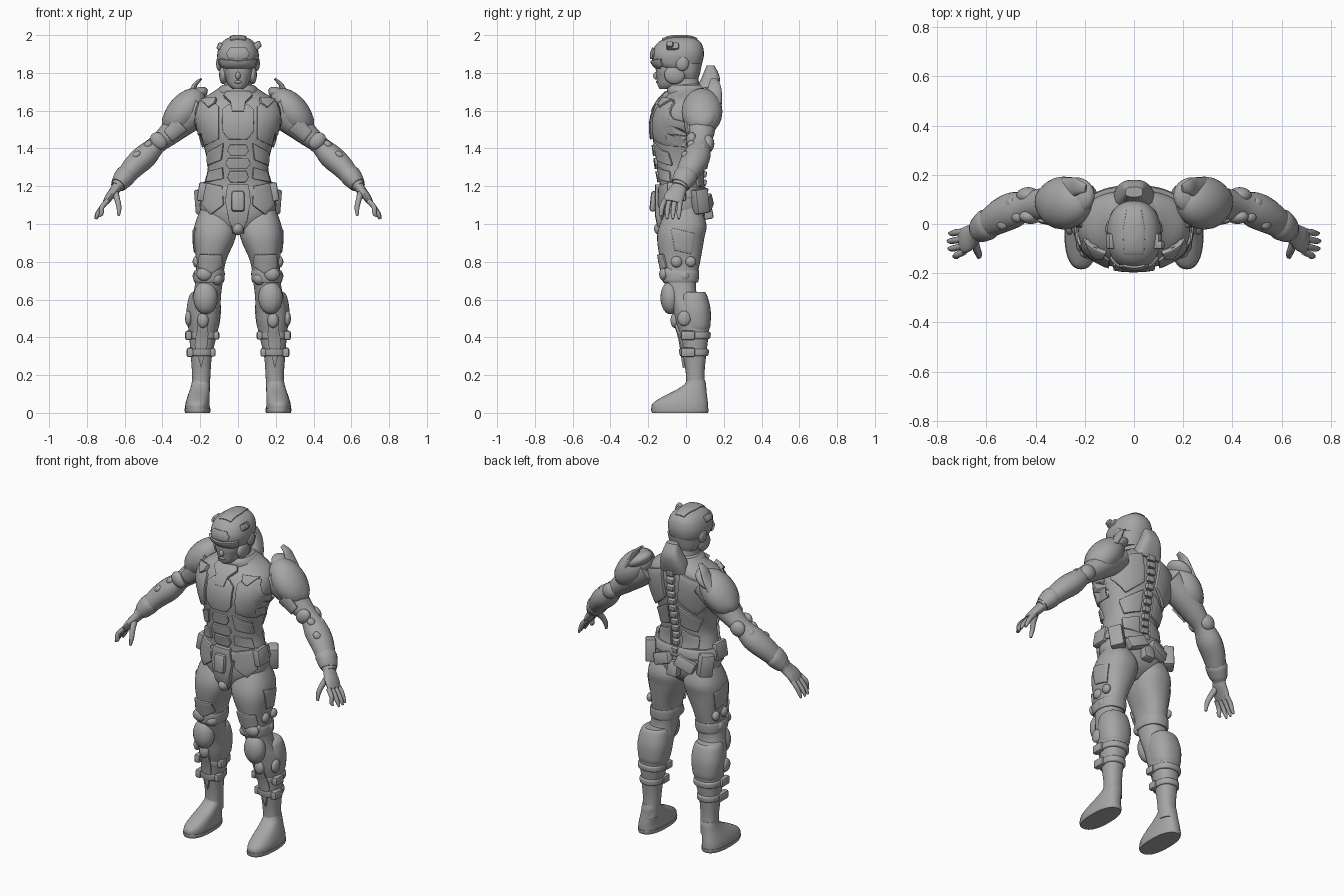
import bpy, bmesh, math
from mathutils import Vector, Matrix, Euler
from mathutils.bvhtree import BVHTree

GREY = bpy.data.materials.new("armour grey")
GREY.diffuse_color = (0.38, 0.38, 0.38, 1)


def add(name, bm, mirror=False, solid=0, bevel=0):
    bmesh.ops.recalc_face_normals(bm, faces=bm.faces)
    tree = BVHTree.FromBMesh(bm)
    me = bpy.data.meshes.new(name)
    bm.to_mesh(me)
    bm.free()
    me.materials.append(GREY)
    ob = bpy.data.objects.new(name, me)
    bpy.context.collection.objects.link(ob)
    if solid:
        m = ob.modifiers.new("solid", 'SOLIDIFY')
        m.thickness, m.offset = solid, 0
    if bevel:
        m = ob.modifiers.new("bevel", 'BEVEL')
        m.width, m.segments, m.limit_method = bevel, 2, 'ANGLE'
        m.angle_limit = math.radians(45)
    if mirror:
        ob.modifiers.new("mirror", 'MIRROR').use_mirror_merge = False
    return tree


def spline(rows, steps):
    """Smooth curve through rows of numbers."""
    out = []
    for i in range(len(rows) - 1):
        a, b, c, d = (rows[max(i - 1, 0)], rows[i], rows[i + 1], rows[min(i + 2, len(rows) - 1)])
        for s in range(steps):
            t = s / steps
            out.append([q + 0.5 * t * (r - p + t * (2*p - 5*q + 4*r - w + t * (3*(q - r) + w - p)))
                        for p, q, r, w in zip(a, b, c, d)])
    return out + [list(rows[-1])]


def skin(name, rings, mirror):
    bm = bmesh.new()
    vs = [[bm.verts.new(p) for p in ring] for ring in rings]
    n = len(vs[0])
    for r0, r1 in zip(vs, vs[1:]):
        for k in range(n):
            bm.faces.new((r0[k], r0[(k + 1) % n], r1[(k + 1) % n], r1[k]))
    bm.faces.new(vs[0][::-1])
    bm.faces.new(vs[-1])
    return add(name, bm, mirror)


def oval(k, n, e):
    a = 2 * math.pi * k / n
    f = lambda v: math.copysign(abs(v) ** (2 / e), v)
    return f(math.cos(a)), f(math.sin(a))


def loft(name, rows, mirror=False, e=2.3, steps=4, n=36):
    """Stacked level rings; row = z, x0, x1, y0, y1."""
    rings = []
    for z, x0, x1, y0, y1 in spline(rows, steps):
        rings.append([((x0 + x1)/2 + (x1 - x0)/2 * u, (y0 + y1)/2 + (y1 - y0)/2 * v, z)
                      for u, v in (oval(k, n, e) for k in range(n))])
    return skin(name, rings, mirror)


def tube(name, rows, mirror=True, steps=4, n=20):
    """Rings square to a path; row = x, y, z, half width, half depth."""
    pts = spline(rows, steps)
    rings = []
    for i, p in enumerate(pts):
        t = (Vector(pts[min(i + 1, len(pts) - 1)][:3]) - Vector(pts[max(i - 1, 0)][:3])).normalized()
        u = Vector((0, 1, 0))
        u = (u - t * u.dot(t)).normalized()
        v = t.cross(u)
        rings.append([Vector(p[:3]) + u * p[3] * c + v * p[4] * s for c, s in (oval(k, n, 2) for k in range(n))])
    return skin(name, rings, mirror)


def place(c, s, rot):
    return (Matrix.Translation(c) @ Euler([math.radians(a) for a in rot]).to_matrix().to_4x4()
            @ Matrix.Diagonal((*s, 1)))


def ball(name, c, r, rot=(0, 0, 0), mirror=True):
    bm = bmesh.new()
    bmesh.ops.create_uvsphere(bm, u_segments=24, v_segments=14, radius=1, matrix=place(c, r, rot))
    add(name, bm, mirror)


def box(name, c, s, rot=(0, 0, 0), mirror=True, bevel=0.01):
    bm = bmesh.new()
    bmesh.ops.create_cube(bm, size=1, matrix=place(c, s, rot))
    add(name, bm, mirror, bevel=bevel)


def plate(name, outline, tree, side=-1, mirror=True, thick=0.024, axis=1):
    """Panel laid on a body surface, outlined as seen along an axis."""
    bm = bmesh.new()
    verts = []
    for a, b in outline:
        verts.append(bm.verts.new((a, side, b) if axis == 1 else ((side, a, b) if axis == 0 else (a, b, 3))))
    bm.faces.new(verts)
    bmesh.ops.triangulate(bm, faces=bm.faces[:])
    bmesh.ops.subdivide_edges(bm, edges=bm.edges[:], cuts=5, use_grid_fill=True)
    ray = Vector((0, 0, -1)) if axis == 2 else Vector([-side if i == axis else 0 for i in range(3)])
    for v in bm.verts:
        hit = tree.ray_cast(v.co, ray)[0]
        if hit is None:
            flat = v.co.copy()
            flat[axis] = 0
            hit = tree.find_nearest(flat)[0]
        v.co = hit
    add(name, bm, mirror, solid=thick, bevel=0.004)


def sym(half):
    return half + [(-a, b) for a, b in half[::-1] if a > 0]


# torso
torso = loft("torso", [(z, -w, w, f, b) for z, w, f, b in (
    (.95, .04, -.11, .02), (1.0, .13, -.13, .08), (1.06, .195, -.14, .10), (1.14, .20, -.14, .10),
    (1.22, .178, -.14, .085), (1.3, .16, -.155, .09), (1.4, .178, -.168, .11), (1.5, .212, -.182, .13),
    (1.58, .228, -.172, .14), (1.65, .205, -.135, .14), (1.7, .13, -.085, .125), (1.74, .07, -.07, .08))])
plate("pectoral_plate", [(.10, 1.45), (.205, 1.40), (.225, 1.54), (.2, 1.64), (.15, 1.66), (.1, 1.62)], torso)
plate("sternum_plate", sym([(.05, 1.45), (.08, 1.49), (.085, 1.6), (.05, 1.63)]), torso, mirror=False, thick=.03)
plate("collar_plate", sym([(.03, 1.59), (.04, 1.64), (.075, 1.67), (.06, 1.69)]), torso, mirror=False, thick=.04)
plate("chest_badge_panel", [(.12, 1.63), (.15, 1.61), (.19, 1.65), (.11, 1.66)], torso, thick=.045)
for i, (z, w) in enumerate(((1.39, .055), (1.32, .065), (1.25, .055))):
    plate("abdomen_plate_%d" % i, sym([(w * .7, z - .028), (w, z), (w * .8, z + .03)]), torso, mirror=False)
plate("rib_plate", [(.075, 1.43), (.16, 1.38), (.155, 1.31), (.085, 1.34)], torso)
plate("flank_plate", [(.08, 1.3), (.15, 1.28), (.165, 1.22), (.075, 1.24)], torso)
plate("groin_plate", sym([(.025, .96), (.05, 1.02), (.065, 1.12), (.05, 1.21)]), torso, mirror=False, thick=.05)
ball("groin_cap", (0, -.13, .975), (.032, .04, .035), mirror=False)
box("buckle", (0, -.172, 1.12), (.07, .035, .11), (-6, 0, 0), False, .015)
plate("hip_plate", [(.08, 1.2), (.075, 1.1), (.14, 1.05), (.185, 1.1), (.175, 1.22)], torso, thick=.03)

# back and spine
plate("shoulder_blade", [(.04, 1.5), (.13, 1.42), (.2, 1.5), (.2, 1.62), (.06, 1.67)], torso, 1, thick=.036)
plate("mid_back_plate", [(.035, 1.46), (.035, 1.33), (.12, 1.3), (.15, 1.38)], torso, 1)
plate("lower_back_plate", [(.035, 1.3), (.035, 1.19), (.13, 1.2), (.13, 1.27)], torso, 1)
for i in range(12):
    z = 1.66 - i * .044
    y = torso.ray_cast(Vector((0, 1, z)), Vector((0, -1, 0)))[0].y
    box("vertebra_%d" % i, (0, y + .006, z), (.05 - i * .001, .036, .034), (-12, 0, 0), False, .008)
loft("neck_guard", [(1.66, -.085, .085, .06, .15), (1.72, -.075, .075, .06, .172),
                    (1.78, -.055, .055, .085, .178), (1.84, -.035, .035, .11, .15)], e=3)

# belt and pouches
loft("belt", [(1.135, -.207, .207, -.147, .108), (1.15, -.21, .21, -.152, .113),
              (1.18, -.202, .202, -.152, .108), (1.195, -.194, .194, -.147, .1)])
box("hip_pouch", (.185, .075, 1.12), (.06, .08, .13), (8, 0, 35))
box("rear_pouch", (.075, .112, 1.11), (.12, .045, .07), (10, 22, -10))
box("tail_pouch", (0, .115, 1.07), (.07, .05, .09), (10, 0, 0), False)
box("side_pouch", (.19, -.05, 1.17), (.045, .1, .1), (0, -10, 0))

# legs
leg = loft("leg", [(1.1, .05, .19, -.09, .07), (1.0, .008, .228, -.138, .108), (.92, .015, .235, -.153, .096),
                   (.8, .065, .222, -.135, .075), (.7, .08, .225, -.112, .055), (.62, .09, .24, -.09, .06),
                   (.55, .093, .262, -.07, .11), (.48, .098, .265, -.055, .125), (.4, .115, .258, -.03, .118),
                   (.3, .138, .25, -.015, .106), (.2, .146, .243, 0, .098), (.1, .15, .245, .0, .105)], True)
loft("calf_shell", [(.64, .115, .24, -.02, .098), (.62, .1, .258, -.035, .112), (.55, .09, .272, -.04, .13),
                    (.47, .098, .268, -.03, .13), (.44, .108, .26, -.02, .122)], True)
loft("thigh_strap", [(.69, .077, .23, -.12, .062), (.705, .072, .235, -.126, .067),
                     (.74, .07, .234, -.13, .07), (.755, .073, .228, -.128, .068)], True)
plate("thigh_front_panel", [(.09, .84), (.2, .84), (.205, .77), (.14, .74), (.085, .78)], leg)
plate("thigh_side_panel", [(-.08, .98), (.05, .95), (.03, .84), (-.06, .86)], leg, 1, axis=0, thick=.014)
ball("knee_pad", (.172, -.083, .61), (.064, .052, .088))
ball("knee_cap", (.178, -.118, .735), (.042, .024, .036))
ball("knee_side_pad", (.115, -.085, .71), (.035, .04, .035))
ball("shin_stud", (.186, -.06, .49), (.03, .022, .04))
plate("shin_plate", [(.16, .47), (.21, .47), (.225, .36), (.195, .24), (.165, .36)], leg)
for i, (y, z, r) in enumerate(((-.05, .8, .03), (.025, .8, .028), (-.01, .725, .028), (-.09, .74, .03))):
    ball("thigh_stud_%d" % i, (.22 if y > -.08 else .2, y, z), (.02, r, r))
for i, (z, x0, x1) in enumerate(((.41, .112, .262), (.32, .132, .254))):
    loft("calf_strap_%d" % i, [(z - .018, x0, x1, -.03, .122 - i * .01), (z - .012, x0 - .005, x1 + .005, -.034, .129 - i * .01),
                               (z + .012, x0 - .005, x1 + .005, -.037, .131 - i * .01), (z + .018, x0, x1, -.035, .125 - i * .01)], True)
    box("outer_clip_%d" % i, (x1, .01, z), (.035, .075, .05))
    box("inner_clip_%d" % i, (x0 + .002, .01, z), (.03, .06, .045))
ball("outer_calf_stud", (.262, -.01, .5), (.018, .035, .04))

# feet
loft("shoe", [(0, .158, .272, -.17, .108), (.015, .15, .28, -.18, .116), (.05, .15, .278, -.177, .116),
              (.085, .15, .268, -.125, .112), (.12, .15, .256, -.055, .108), (.15, .15, .247, -.01, .106),
              (.175, .152, .243, .005, .1)], True, 2.4)
loft("sole", [(0, .148, .28, -.18, .116), (.012, .146, .283, -.184, .12), (.022, .146, .283, -.184, .12)], True, 2.4)

# arms
arm = tube("arm", [(.19, .07, 1.62, .09, .08), (.28, .08, 1.555, .085, .082), (.36, .08, 1.48, .07, .062),
                   (.43, .075, 1.42, .057, .05), (.49, .057, 1.36, .073, .064), (.55, .028, 1.305, .069, .06),
                   (.61, -.012, 1.235, .052, .046), (.645, -.035, 1.195, .042, .032)])
tube("wrist_cuff", [(.585, .006, 1.265, .06, .053), (.6, -.004, 1.25, .064, .056),
                    (.625, -.022, 1.218, .056, .047), (.635, -.03, 1.206, .05, .04)])
ball("elbow_guard", (.43, .115, 1.425), (.05, .035, .045), (0, 45, 0))
ball("elbow_front_pad", (.42, .03, 1.44), (.04, .03, .05), (0, 45, 0))
for i, (x, y, z) in enumerate(((.475, .03, 1.42), (.50, .085, 1.405), (.535, .0, 1.365), (.555, .055, 1.35))):
    ball("forearm_stud_%d" % i, (x, y, z), (.026, .024, .02), (0, 42, 0))
plate("biceps_panel", [(.27, 1.5), (.33, 1.56), (.39, 1.49), (.35, 1.44)], arm)

# shoulders
ball("shoulder_pad", (.285, .085, 1.595), (.145, .108, .088), (0, 50, 0))
ball("shoulder_outer_shell", (.325, .09, 1.60), (.115, .08, .05), (0, 54, 0))
ball("shoulder_crest", (.235, .115, 1.67), (.085, .075, .04), (0, 32, 0))
tube("shoulder_hook", [(.28, .14, 1.64, .05, .025), (.245, .15, 1.70, .04, .017),
                       (.225, .15, 1.74, .03, .012), (.195, .145, 1.768, .016, .006)])

# hands
tube("palm", [(.635, -.03, 1.205, .04, .028), (.655, -.045, 1.175, .046, .026),
              (.68, -.062, 1.145, .053, .022), (.7, -.072, 1.115, .05, .016)])
for i in range(4):
    y, tip = -.032 - i * .027, (.75, .756, .753, .735)[i]
    tube("finger_%d" % i, [(.69, y, 1.125, .014, .014), (.72, y - .002 - i * .004, 1.09, .0135, .0135),
                           (tip - .012, y - .006 - i * .004, 1.055, .012, .012),
                           (tip, y - .006 - i * .004, 1.027 + (i == 3) * .015, .006, .006)], n=10)
tube("thumb", [(.65, -.07, 1.165, .02, .018), (.638, -.105, 1.125, .017, .015),
               (.63, -.125, 1.085, .014, .013), (.632, -.135, 1.045, .007, .007)], n=12)

# head
loft("neck", [(1.68, -.085, .085, -.09, .085), (1.74, -.072, .072, -.085, .07), (1.82, -.07, .07, -.09, .06)])
loft("collar", [(1.69, -.115, .115, -.1, .12), (1.715, -.105, .105, -.1, .115), (1.735, -.085, .085, -.088, .095)])
loft("face", [(1.715, -.028, .028, -.14, -.06), (1.735, -.05, .05, -.15, -.02), (1.77, -.066, .066, -.155, 0),
              (1.81, -.078, .078, -.16, 0), (1.86, -.08, .08, -.16, 0)])
ball("nose", (0, -.158, 1.785), (.014, .016, .02), mirror=False)
ball("lips", (0, -.15, 1.752), (.022, .009, .008), mirror=False)
helmet = loft("helmet", [(1.825, -.092, .092, -.14, .07), (1.85, -.104, .104, -.172, .085), (1.9, -.11, .11, -.182, .095),
                         (1.95, -.094, .094, -.158, .085), (1.98, -.062, .062, -.118, .055), (1.995, -.02, .02, -.07, .005)])
loft("helmet_nape", [(1.77, -.075, .075, -.03, .065), (1.8, -.09, .09, -.05, .075), (1.85, -.1, .1, -.06, .085)])
plate("visor", sym([(.0, 1.83), (.03, 1.815), (.085, 1.845), (.09, 1.875), (.0, 1.865)]), helmet, mirror=False)
plate("brow_plate", sym([(.045, 1.875), (.06, 1.9), (.04, 1.93)]), helmet, mirror=False, thick=.018)
plate("crown_plate", sym([(.04, -.125), (.045, -.03), (.03, .06)]), helmet, mirror=False, thick=.012, axis=2)
ball("jaw_guard", (.078, -.06, 1.79), (.022, .055, .05))
ball("ear_pad", (.098, -.02, 1.85), (.018, .035, .04))
box("temple_box", (.095, -.07, 1.94), (.03, .065, .04), (0, -25, 0))
box("side_lamp", (.107, -.085, 1.95), (.03, .035, .035), (0, -25, 0), False)

# bake modifiers, then smooth while keeping panel edges sharp
bpy.ops.object.select_all(action='SELECT')
bpy.context.view_layer.objects.active = bpy.context.selected_objects[0]
bpy.ops.object.convert(target='MESH')
bpy.ops.object.shade_smooth_by_angle(angle=math.radians(38))
